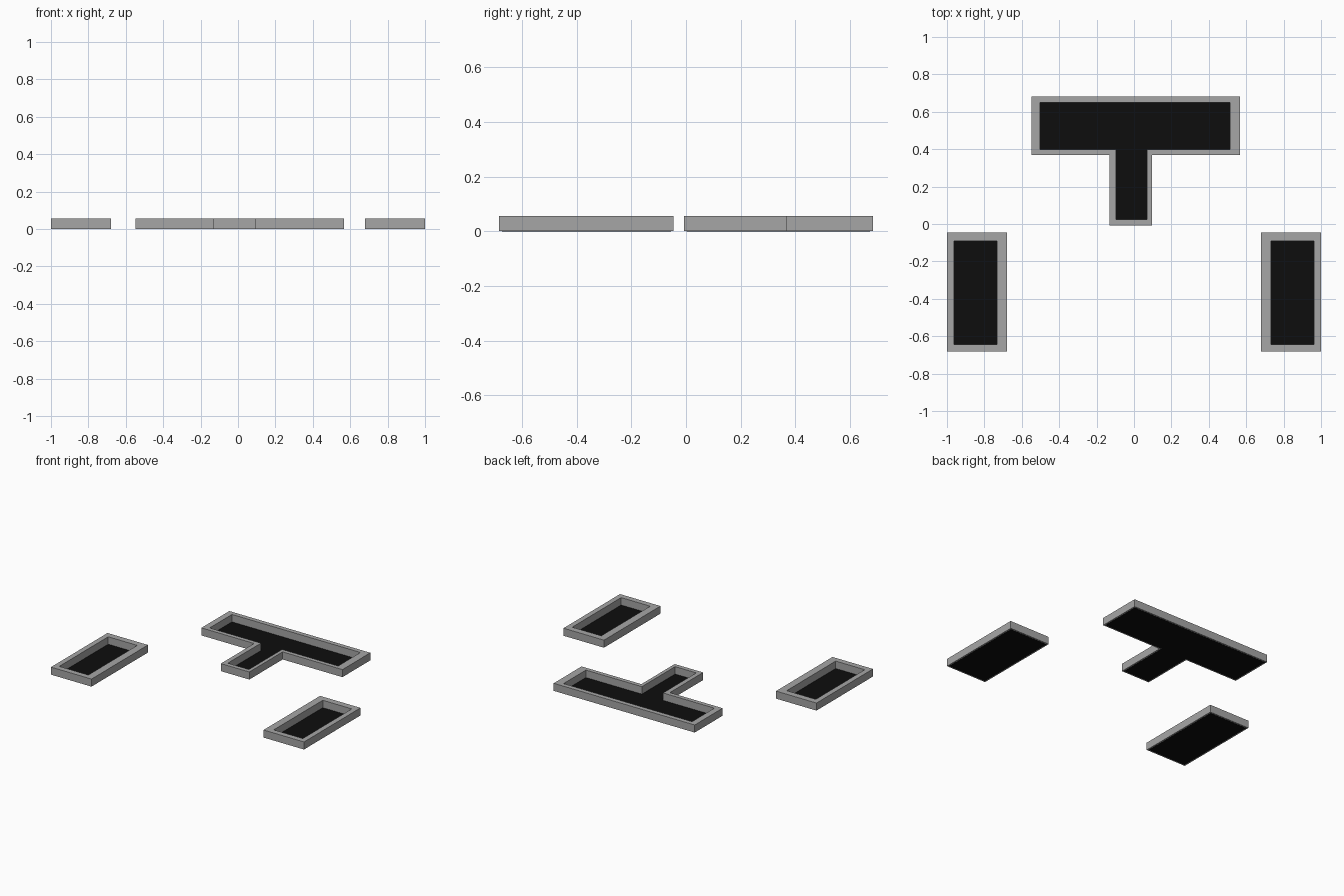
import bpy, bmesh

if "Cube" in bpy.data.objects:
    bpy.data.objects.remove(bpy.data.objects["Cube"])


def material(name, rgb):
    m = bpy.data.materials.new(name)
    m.diffuse_color = (*rgb, 1)
    m.use_nodes = True
    m.node_tree.nodes["Principled BSDF"].inputs["Base Color"].default_value = m.diffuse_color
    return m


CURB = material("concrete grey", (0.38, 0.38, 0.38))
BED = material("black bed", (0.004, 0.004, 0.004))
HEIGHT = 0.055


def rect(x0, x1, y0, y1):
    return [(x0, y0), (x1, y0), (x1, y1), (x0, y1)]


def tee(bar, stem):
    bx0, bx1, by0, by1 = bar
    sx0, sx1, sy0 = stem
    return [(sx0, sy0), (sx1, sy0), (sx1, by0), (bx1, by0),
            (bx1, by1), (bx0, by1), (bx0, by0), (sx0, by0)]


def finish(bm, name, mat):
    bmesh.ops.recalc_face_normals(bm, faces=bm.faces)
    me = bpy.data.meshes.new(name)
    bm.to_mesh(me)
    bm.free()
    me.materials.append(mat)
    bpy.context.collection.objects.link(bpy.data.objects.new(name, me))


def curb(name, outer, inner):
    # Closed wall between two matching outlines
    bm = bmesh.new()
    rings = [[bm.verts.new((x, y, z)) for x, y in loop] for loop, z in
             ((outer, 0.001), (outer, HEIGHT), (inner, HEIGHT), (inner, 0.001))]
    n = len(outer)
    for a, b in zip(rings, rings[1:] + rings[:1]):
        for i in range(n):
            j = (i + 1) % n
            bm.faces.new((a[i], a[j], b[j], b[i]))
    finish(bm, name, CURB)


def bed(name, outline):
    # Thin dark base plate running under the curb
    bm = bmesh.new()
    face = bm.faces.new([bm.verts.new((x, y, 0)) for x, y in outline])
    ext = bmesh.ops.extrude_face_region(bm, geom=[face])
    top = [v for v in ext["geom"] if isinstance(v, bmesh.types.BMVert)]
    bmesh.ops.translate(bm, verts=top, vec=(0, 0, 0.002))
    if face.is_valid and len(bm.faces) == len(outline) + 1:
        bm.faces.new([bm.verts[i] for i in range(len(outline))])
    finish(bm, name, BED)


# Two rectangular side planters
for side, s in (("left", -1), ("right", 1)):
    def box(a, b, y0, y1):
        return rect(min(s * a, s * b), max(s * a, s * b), y0, y1)
    curb(side + "_curb", box(0.68, 1.0, -0.683, -0.045),
         box(0.733, 0.963, -0.643, -0.09))
    bed(side + "_bed", box(0.69, 0.99, -0.673, -0.055))

# T-shaped planter at the back
curb("tee_curb", tee((-0.547, 0.568, 0.368, 0.683), (-0.13, 0.095, -0.008)),
     tee((-0.503, 0.513, 0.398, 0.65), (-0.097, 0.07, 0.023)))
bed("tee_bed", tee((-0.537, 0.558, 0.378, 0.673), (-0.12, 0.085, 0.002)))
